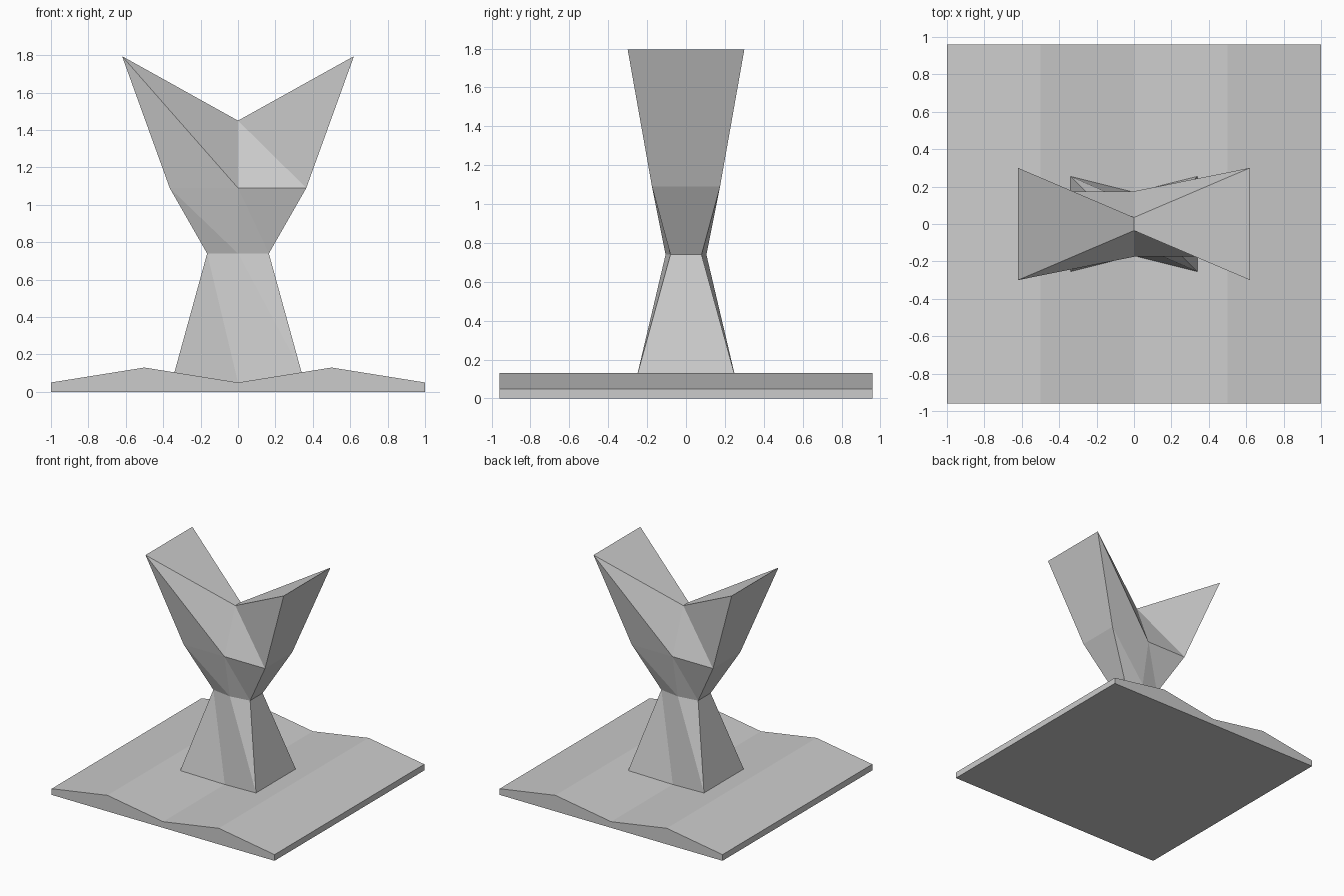
import bpy
import bmesh

cube = bpy.data.objects.get("Cube")
if cube:
    bpy.data.objects.remove(cube, do_unlink=True)

grey = bpy.data.materials.new("light_grey")
grey.use_nodes = True
colour = (0.6, 0.6, 0.6, 1)
grey.diffuse_color = colour
grey.node_tree.nodes["Principled BSDF"].inputs["Base Color"].default_value = colour


def finish(bm, name):
    bmesh.ops.recalc_face_normals(bm, faces=bm.faces[:])
    mesh = bpy.data.meshes.new(name)
    bm.to_mesh(mesh)
    bm.free()
    mesh.materials.append(grey)
    obj = bpy.data.objects.new(name, mesh)
    bpy.context.collection.objects.link(obj)
    return obj


# Rippled ground slab: strips of an x-z profile extruded along y
LOW, HIGH, DEPTH = 0.05, 0.13, 0.96
bm = bmesh.new()
profile = [(-1, 0), (-1, LOW), (-0.5, HIGH), (0, LOW), (0.5, HIGH), (1, LOW), (1, 0)]
front = [bm.verts.new((x, -DEPTH, z)) for x, z in profile]
back = [bm.verts.new((x, DEPTH, z)) for x, z in profile]
for i in range(len(profile)):
    j = (i + 1) % len(profile)
    bm.faces.new((front[i], front[j], back[j], back[i]))
bm.faces.new(front)
bm.faces.new(back[::-1])
finish(bm, "ground_slab")

# Tower levels: corner x, corner y, corner z, middle y, middle z
levels = [
    (0.34, 0.255, 0.104, 0.17, 0.05),
    (0.165, 0.08, 0.74, 0.105, 0.74),
    (0.365, 0.175, 1.09, 0.175, 1.09),
    (0.62, 0.30, 1.795, 0.035, 1.45),
]
bm = bmesh.new()
rings = []
for cx, cy, cz, my, mz in levels:
    half = [(cx, -cy, cz), (cx, cy, cz), (0, my, mz)]
    ring = half + [(-x, -y, z) for x, y, z in half]
    rings.append([bm.verts.new(p) for p in ring])

# Twisted walls, every panel folded along the same diagonal
for lower, upper in zip(rings, rings[1:]):
    for j in range(6):
        k = (j + 1) % 6
        bm.faces.new((lower[j], lower[k], upper[j]))
        bm.faces.new((lower[k], upper[k], upper[j]))

# Butterfly roof and hidden underside: two wings meeting in the middle
for ring in (rings[0], rings[-1]):
    bm.faces.new((ring[0], ring[1], ring[2], ring[5]))
    bm.faces.new((ring[2], ring[3], ring[4], ring[5]))
finish(bm, "tower")
